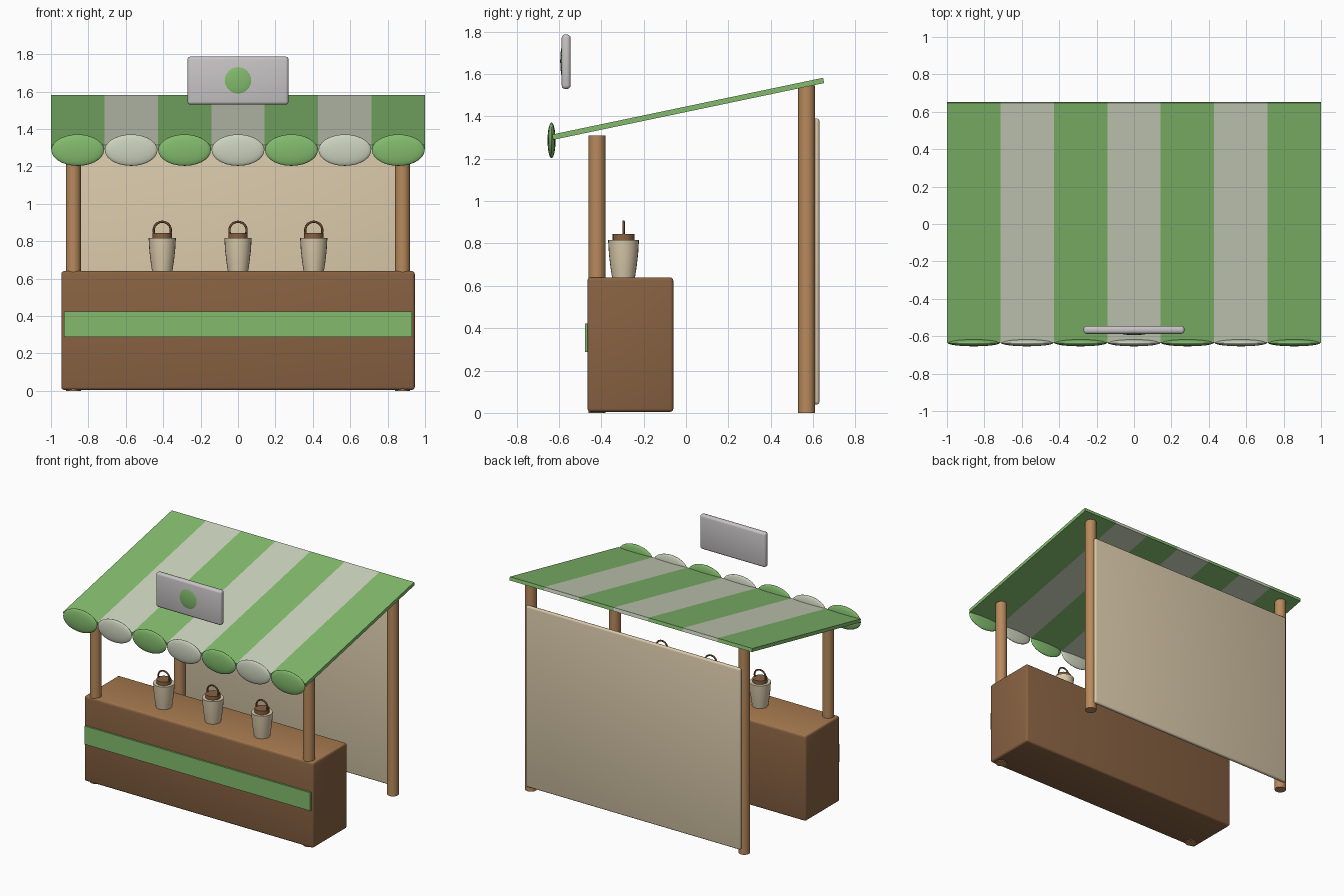
import bpy, bmesh, math
from mathutils import Vector

if "Cube" in bpy.data.objects:
    bpy.data.objects.remove(bpy.data.objects["Cube"])


def material(name, r, g, b):
    lin = [((c / 255 + 0.055) / 1.055) ** 2.4 for c in (r, g, b)]
    m = bpy.data.materials.new(name)
    m.diffuse_color = (*lin, 1)
    m.use_nodes = True
    m.node_tree.nodes["Principled BSDF"].inputs["Base Color"].default_value = m.diffuse_color
    return m


GREEN = material("leaf green", 131, 187, 109)
PALE = material("pale cream", 204, 211, 190)
BROWN = material("dark wood", 136, 98, 66)
TOP = material("worn wood", 168, 123, 80)
WOOD = material("post wood", 184, 138, 92)
CANVAS = material("canvas", 217, 201, 170)
GREY = material("sign grey", 200, 196, 197)
METAL = material("handle brown", 112, 76, 50)


def finish(name, bm, mats, smooth=True):
    bmesh.ops.recalc_face_normals(bm, faces=bm.faces)
    me = bpy.data.meshes.new(name)
    bm.to_mesh(me)
    bm.free()
    for m in mats:
        me.materials.append(m)
    ob = bpy.data.objects.new(name, me)
    bpy.context.collection.objects.link(ob)
    if smooth:
        bpy.ops.object.select_all(action='DESELECT')
        ob.select_set(True)
        bpy.context.view_layer.objects.active = ob
        bpy.ops.object.shade_smooth_by_angle(angle=math.radians(40))
    return ob


def box(name, lo, hi, mats, bevel=0.0, rule=None):
    bm = bmesh.new()
    bmesh.ops.create_cube(bm, size=1)
    for v in bm.verts:
        v.co = Vector([(a + b) / 2 + c * (b - a) for a, b, c in zip(lo, hi, v.co)])
    if bevel:
        bmesh.ops.bevel(bm, geom=bm.edges[:], offset=bevel, segments=3,
                        profile=0.5, affect='EDGES')
    if rule:
        bm.normal_update()
        for f in bm.faces:
            f.material_index = rule(f)
    return finish(name, bm, mats)


def lathe(name, profile, centre, mat, n=24):
    """Spin (radius, height) points around z; the ends are closed."""
    bm = bmesh.new()
    rings = [[bm.verts.new((centre[0] + r * math.cos(math.tau * i / n),
                            centre[1] + r * math.sin(math.tau * i / n), z))
              for i in range(n)] for r, z in profile]
    for a, b in zip(rings, rings[1:]):
        for i in range(n):
            j = (i + 1) % n
            bm.faces.new((a[i], a[j], b[j], b[i]))
    bm.faces.new(rings[0])
    bm.faces.new(rings[-1])
    return finish(name, bm, [mat])


def ellipsoid(name, centre, radii, mat):
    bm = bmesh.new()
    bmesh.ops.create_uvsphere(bm, u_segments=24, v_segments=14, radius=1)
    for v in bm.verts:
        v.co = Vector([c + r * p for c, r, p in zip(centre, radii, v.co)])
    return finish(name, bm, [mat])


# Counter with a lighter worn top, and its green band
box("counter", (-0.945, -0.465, 0.005), (0.945, -0.06, 0.64), [BROWN, TOP], 0.015,
    lambda f: 1 if f.normal.z > 0.9 else 0)
box("counter_band", (-0.93, -0.478, 0.287), (0.93, -0.455, 0.423), [GREEN])

# Posts
for side, x in (("left", -0.88), ("right", 0.88)):
    lathe("front_post_" + side, [(0.04, 0), (0.04, 1.31)], (x, -0.42), WOOD)
    lathe("rear_post_" + side, [(0.04, 0), (0.04, 1.545)], (x, 0.57), WOOD)

# Back cloth
box("back_cloth", (-0.885, 0.6, 0.04), (0.885, 0.63, 1.39), [CANVAS], 0.012)

# Sloping striped roof: a slab cut into seven stripes
STRIPE = 2 / 7
bm = bmesh.new()
bmesh.ops.create_cube(bm, size=1)
for v in bm.verts:
    back = v.co.y > 0
    up = 0.0125 if v.co.z > 0 else -0.0125
    v.co = Vector((v.co.x * 2, (0.65 if back else -0.63) - up * 0.2,
                   (1.57 if back else 1.302) + up))
for i in range(1, 7):
    bmesh.ops.bisect_plane(bm, geom=bm.verts[:] + bm.edges[:] + bm.faces[:],
                           plane_co=(-1 + i * STRIPE, 0, 0), plane_no=(1, 0, 0))
for f in bm.faces:
    x = f.calc_center_median().x
    f.material_index = min(6, max(0, int((x + 1) / STRIPE))) % 2
finish("roof", bm, [GREEN, PALE], smooth=False)

# Scalloped front edge
for i in range(7):
    ellipsoid(f"scallop_{i + 1}", (-1 + (i + 0.5) * STRIPE, -0.635, 1.287),
              (0.141, 0.019, 0.084), PALE if i % 2 else GREEN)

# Hanging sign with a round badge
box("sign", (-0.27, -0.587, 1.53), (0.27, -0.545, 1.787), [GREY], 0.016)
ellipsoid("sign_badge", (0, -0.58, 1.66), (0.082, 0.014, 0.082), GREEN)

# Jugs with lids and ring handles
for i, x in enumerate((-0.405, 0, 0.405)):
    c = (x, -0.295)
    lathe(f"jug_{i + 1}", [(0.054, 0.638), (0.062, 0.69), (0.069, 0.75), (0.073, 0.817)],
          c, CANVAS)
    lathe(f"jug_lid_{i + 1}", [(0.051, 0.81), (0.051, 0.845)], c, BROWN)
    bpy.ops.mesh.primitive_torus_add(location=(x, c[1], 0.858), rotation=(math.pi / 2, 0, 0),
                                     major_segments=28, minor_segments=8,
                                     major_radius=0.046, minor_radius=0.006)
    ring = bpy.context.object
    ring.name = f"jug_handle_{i + 1}"
    ring.data.materials.append(METAL)
    bpy.ops.object.shade_smooth()
